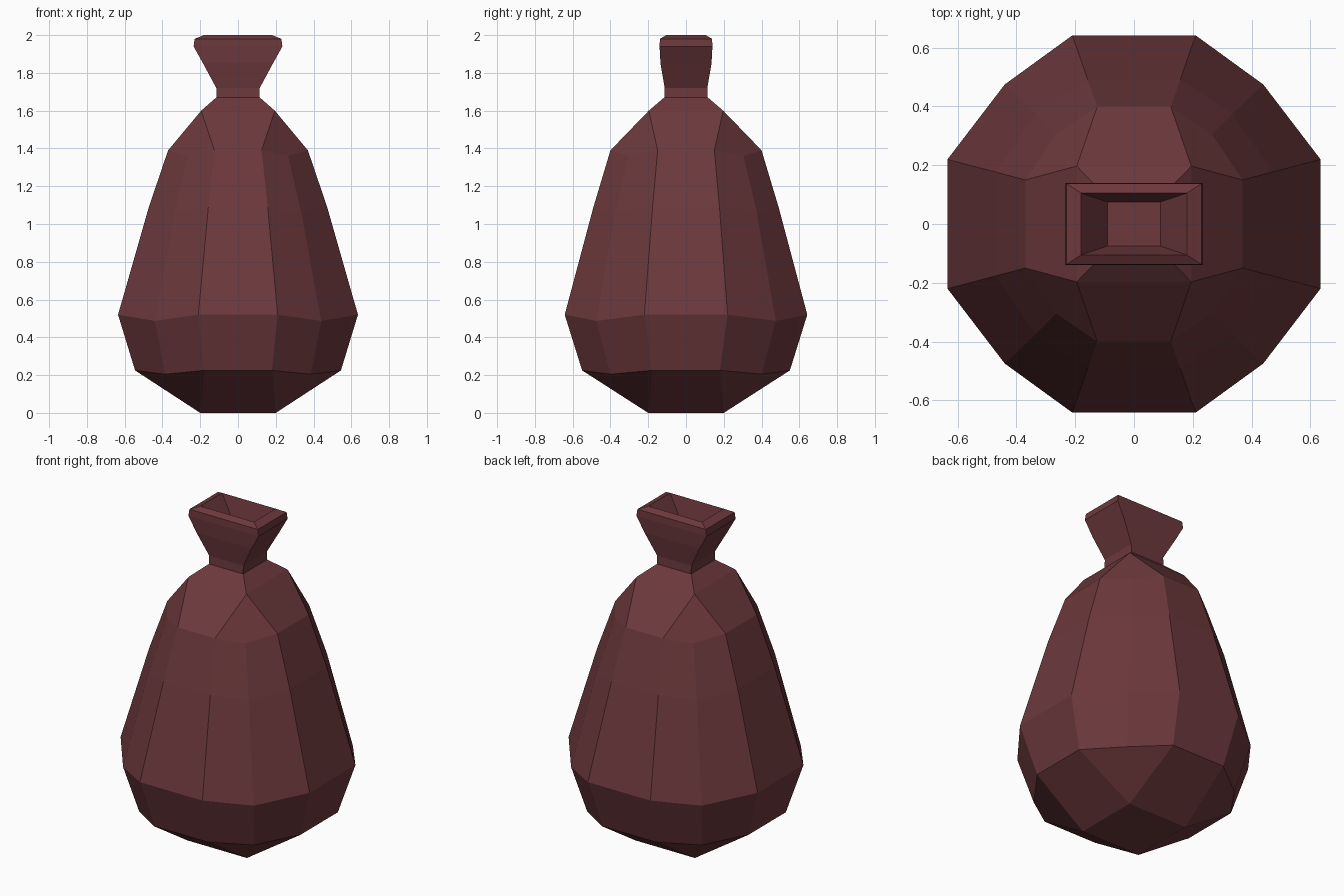
import bpy, bmesh

if "Cube" in bpy.data.objects:
    bpy.data.objects.remove(bpy.data.objects["Cube"])

mat = bpy.data.materials.new("dark_red_cloth")
mat.diffuse_color = (0.15, 0.04, 0.045, 1)
mat.use_nodes = True
mat.node_tree.nodes["Principled BSDF"].inputs["Base Color"].default_value = mat.diffuse_color

bm = bmesh.new()


def square_ring(hx, hy, z):
    """Four corners, counter-clockwise from front right."""
    return [bm.verts.new((sx * hx, sy * hy, z))
            for sx, sy in ((1, -1), (1, 1), (-1, 1), (-1, -1))]


def belly_ring(z, ax, fy, fx, ay, cx, cy, cz):
    """Twelve points: each corner is a front/back point, a corner and a side point."""
    ring = []
    for sx, sy in ((1, -1), (1, 1), (-1, 1), (-1, -1)):
        trio = [(sx * ax, sy * fy, z), (sx * cx, sy * cy, cz), (sx * fx, sy * ay, z)]
        if sx * sy > 0:
            trio.reverse()
        ring += [bm.verts.new(p) for p in trio]
    return ring


def bridge(low, high):
    n = len(low)
    for i in range(n):
        j = (i + 1) % n
        bm.faces.new((low[i], low[j], high[j], high[i]))


def join_square(square, ring):
    """Connect four corners to twelve points: a kite per corner, a panel per side."""
    for i in range(4):
        a, c, b = ring[3 * i:3 * i + 3]
        bm.faces.new((square[i], a, c, b))
        j = (i + 1) % 4
        bm.faces.new((square[i], b, ring[3 * j], square[j]))


# flat base and faceted belly
base = square_ring(0.2, 0.2, 0)
bm.faces.new(base)
belly = [belly_ring(*p) for p in (
    (0.225, 0.18, 0.55, 0.545, 0.18, 0.385, 0.40, 0.205),
    (0.52, 0.21, 0.642, 0.635, 0.22, 0.44, 0.475, 0.487),
    (1.09, 0.157, 0.49, 0.472, 0.177, 0.335, 0.375, 1.06),
    (1.39, 0.125, 0.40, 0.37, 0.15, 0.265, 0.305, 1.36))]
join_square(base, belly[0])
for low, high in zip(belly, belly[1:]):
    bridge(low, high)

# shoulders, pinched neck, flared mouth and the hollow inside it
top = [square_ring(*p) for p in (
    (0.195, 0.197, 1.6), (0.115, 0.115, 1.67), (0.115, 0.113, 1.72),
    (0.185, 0.135, 1.85), (0.235, 0.14, 1.94), (0.23, 0.138, 1.98),
    (0.18, 0.105, 2.0), (0.09, 0.075, 1.87))]
join_square(top[0], belly[-1])
for low, high in zip(top, top[1:]):
    bridge(low, high)
bm.faces.new(top[-1])

bmesh.ops.recalc_face_normals(bm, faces=bm.faces)
mesh = bpy.data.meshes.new("sack")
bm.to_mesh(mesh)
bm.free()
mesh.materials.append(mat)
bpy.context.collection.objects.link(bpy.data.objects.new("sack", mesh))
